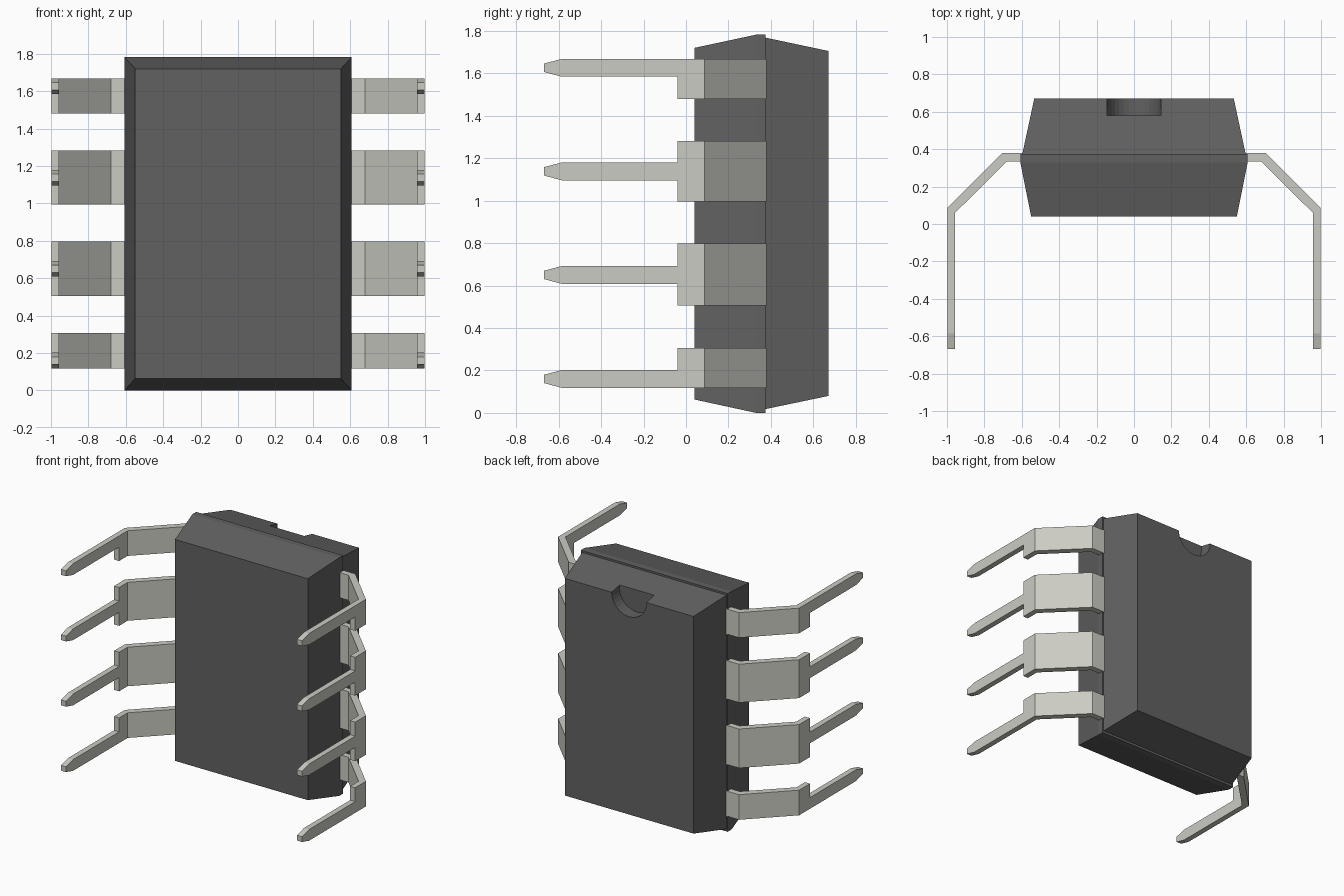
import bpy, bmesh, math

if "Cube" in bpy.data.objects:
    bpy.data.objects.remove(bpy.data.objects["Cube"])


def material(name, color):
    mat = bpy.data.materials.new(name)
    mat.diffuse_color = (*color, 1)
    mat.use_nodes = True
    mat.node_tree.nodes["Principled BSDF"].inputs["Base Color"].default_value = mat.diffuse_color
    return mat


DARK = material("dark_resin", (0.12, 0.12, 0.12))
METAL = material("tin_metal", (0.6, 0.6, 0.55))


def finish(bm, name, mat):
    bmesh.ops.recalc_face_normals(bm, faces=bm.faces[:])
    mesh = bpy.data.meshes.new(name)
    bm.to_mesh(mesh)
    bm.free()
    mesh.materials.append(mat)
    obj = bpy.data.objects.new(name, mesh)
    bpy.context.collection.objects.link(obj)
    return obj


def loft(bm, loops):
    """Bridge equal-length point loops and cap both ends."""
    rings = [[bm.verts.new(p) for p in loop] for loop in loops]
    n = len(rings[0])
    for a, b in zip(rings, rings[1:]):
        for i in range(n):
            j = (i + 1) % n
            bm.faces.new((a[i], a[j], b[j], b[i]))
    bm.faces.new(rings[0])
    bm.faces.new(rings[-1])


# Package body: rectangular sections (y, half width, bottom, top) from front to back
sections = [(0.04, 0.55, 0.063, 1.72), (0.33, 0.608, 0.0, 1.782),
            (0.375, 0.608, 0.0, 1.782), (0.375, 0.597, 0.018, 1.768),
            (0.672, 0.533, 0.08, 1.705)]
bm = bmesh.new()
loft(bm, [[(-w, y, z0), (w, y, z0), (w, y, z1), (-w, y, z1)]
          for y, w, z0, z1 in sections])
body = finish(bm, "package_body", DARK)

# Orientation notch: half-round recess at the top of the back face
bpy.ops.mesh.primitive_cylinder_add(vertices=32, radius=0.145, depth=0.4,
                                    location=(0, 0.58 + 0.2, 1.705),
                                    rotation=(math.pi / 2, 0, 0))
cutter = bpy.context.object
cutter.name = "notch_cutter"
cutter.data.materials.append(DARK)
cutter.hide_render = True
cutter.hide_viewport = True
cut = body.modifiers.new("notch", "BOOLEAN")
cut.operation = "DIFFERENCE"
cut.solver = "EXACT"
cut.object = cutter

# Bent lead strap profile (x, y)
STRAP = [(0.57, 0.38), (0.705, 0.38), (0.998, 0.087), (0.998, -0.04),
         (0.956, -0.04), (0.956, 0.06), (0.68, 0.335), (0.57, 0.335)]


def lead_pair(name, z0, z1, p0, p1):
    """Wide strap spanning z0-z1 with a narrow pointed pin spanning p0-p1."""
    bm = bmesh.new()
    loft(bm, [[(x, y, z) for x, y in STRAP] for z in (z0, z1)])
    pin = [(-0.04, p0), (-0.585, p0), (-0.668, p0 + 0.022),
           (-0.668, p1 - 0.022), (-0.585, p1), (-0.04, p1)]
    loft(bm, [[(x, y, z) for y, z in pin] for x in (0.956, 0.998)])
    obj = finish(bm, name, METAL)
    obj.modifiers.new("mirror", "MIRROR").use_mirror_merge = False


# Four lead pairs, bottom to top
for i, spans in enumerate([(0.118, 0.306, 0.118, 0.202), (0.505, 0.797, 0.608, 0.692),
                           (0.995, 1.282, 1.096, 1.18), (1.48, 1.668, 1.584, 1.668)]):
    lead_pair(f"lead_pair_{i + 1}", *spans)
